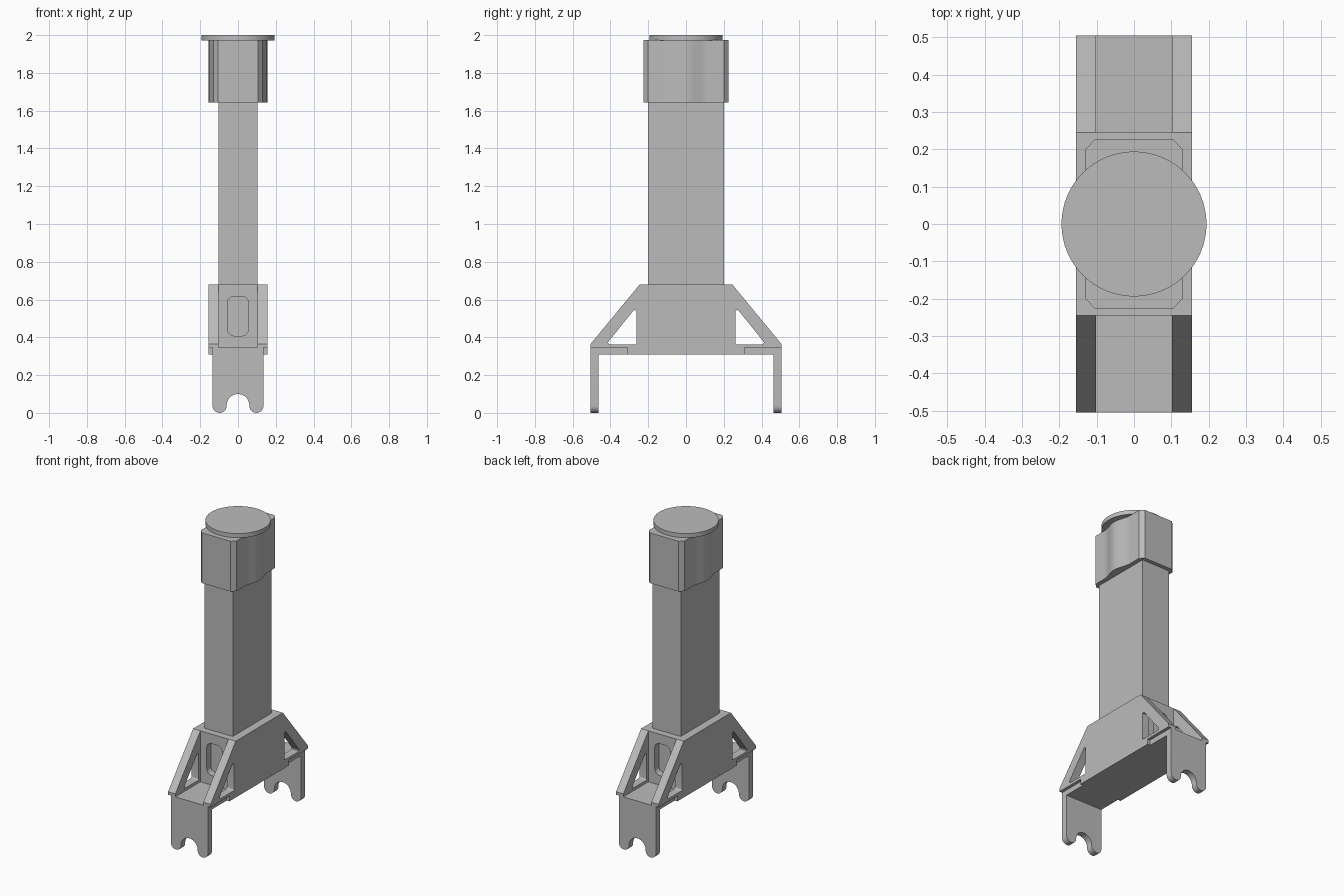
import bpy, bmesh, math
from mathutils import Matrix, Vector

cube = bpy.data.objects.get("Cube")
if cube:
    bpy.data.objects.remove(cube, do_unlink=True)

grey = bpy.data.materials.new("plain_grey")
grey.use_nodes = True
colour = (0.5, 0.5, 0.5, 1)
grey.diffuse_color = colour
grey.node_tree.nodes["Principled BSDF"].inputs["Base Color"].default_value = colour

# Drawing planes: local x, y, thickness -> world axes
SIDE = Matrix(((0, 0, 1), (1, 0, 0), (0, 1, 0)))
FRONT = Matrix(((1, 0, 0), (0, 0, -1), (0, 1, 0)))
FLAT = Matrix.Identity(3)


def finish(bm, name, smooth=False):
    mesh = bpy.data.meshes.new(name)
    bmesh.ops.remove_doubles(bm, verts=bm.verts, dist=1e-5)
    bmesh.ops.recalc_face_normals(bm, faces=bm.faces)
    bm.to_mesh(mesh)
    bm.free()
    mesh.materials.append(grey)
    obj = bpy.data.objects.new(name, mesh)
    bpy.context.collection.objects.link(obj)
    if smooth:
        bpy.ops.object.select_all(action="DESELECT")
        obj.select_set(True)
        bpy.context.view_layer.objects.active = obj
        bpy.ops.object.shade_smooth_by_angle(angle=math.radians(30))
    return obj


def plate(name, outlines, thickness, plane, centre, smooth=True):
    """Extrude closed outlines; inner outlines become holes."""
    curve = bpy.data.curves.new(name + "_outline", "CURVE")
    curve.dimensions = "2D"
    curve.fill_mode = "BOTH"
    curve.extrude = thickness / 2
    for pts in outlines:
        spline = curve.splines.new("POLY")
        spline.points.add(len(pts) - 1)
        for p, (x, y) in zip(spline.points, pts):
            p.co = (x, y, 0, 1)
        spline.use_cyclic_u = True
    helper = bpy.data.objects.new(name + "_outline", curve)
    bpy.context.collection.objects.link(helper)
    bpy.context.view_layer.update()
    mesh = bpy.data.meshes.new_from_object(
        helper.evaluated_get(bpy.context.evaluated_depsgraph_get()))
    bm = bmesh.new()
    bm.from_mesh(mesh)
    bpy.data.objects.remove(helper)
    bpy.data.curves.remove(curve)
    bpy.data.meshes.remove(mesh)
    bm.transform(Matrix.Translation(centre) @ plane.to_4x4())
    return finish(bm, name, smooth)


def box(name, size, centre):
    bm = bmesh.new()
    bmesh.ops.create_cube(bm, size=1)
    bm.transform(Matrix.Translation(centre) @ Matrix.Diagonal((*size, 1)))
    return finish(bm, name)


def arc(cx, cy, r, start, end, n=12):
    angles = [math.radians(start + (end - start) * i / n) for i in range(n + 1)]
    return [(cx + r * math.cos(a), cy + r * math.sin(a)) for a in angles]


def rounded(points, r, n=5):
    """Round the corners of a polygon."""
    out = []
    for i, p in enumerate(points):
        p = Vector(p)
        a = (Vector(points[i - 1]) - p).normalized()
        b = (Vector(points[(i + 1) % len(points)]) - p).normalized()
        half = a.angle(b) / 2
        start, end = p + a * r / math.tan(half), p + b * r / math.tan(half)
        c = p + (a + b).normalized() * r / math.sin(half)
        for k in range(n + 1):
            v = (start - c).lerp(end - c, k / n).normalized() * r
            out.append(tuple(c + v))
    return out


# Column and base tray
box("column", (0.204, 0.4, 1.34), (0, 0, 1.0))
box("base_tray", (0.27, 1.01, 0.035), (0, 0, 0.3275))

# Side plates with triangular windows
half = [(0.31, 0.31), (0.31, 0.345), (0.505, 0.345), (0.505, 0.365), (0.245, 0.68)]
outline = half + [(-y, z) for y, z in reversed(half)]
window = rounded([(0.262, 0.363), (0.422, 0.363), (0.262, 0.562)], 0.009)
mirror_window = [(-y, z) for y, z in window]
for side, s in (("left", 1), ("right", -1)):
    plate(side + "_side_plate", [outline, window, mirror_window],
          0.053, SIDE, (s * 0.1285, 0, 0))

# Slotted end walls and notched legs
wall = [(-0.102, 0.345), (0.102, 0.345), (0.102, 0.68), (-0.102, 0.68)]
slot = rounded([(-0.056, 0.408), (0.056, 0.408), (0.056, 0.617), (-0.056, 0.617)], 0.035)
leg = ([(-0.135, 0.345)] + arc(-0.0975, 0.0375, 0.0375, 180, 360)
       + arc(0, 0.04, 0.06, 180, 0, 20)
       + arc(0.0975, 0.0375, 0.0375, 180, 360) + [(0.135, 0.345)])
for end, s in (("front", -1), ("back", 1)):
    plate(end + "_slotted_wall", [wall, slot], 0.045, FRONT, (0, s * 0.2225, 0))
    plate(end + "_leg", [leg], 0.042, FRONT, (0, s * 0.484, 0))

# Head collar: chamfered block with a rounded bulge on each side
bulge = [(0.1425 + 0.0125 * math.cos(math.pi * t / 12), 0.01 * t) for t in range(-12, 13)]
flank = [(0.105, -0.226), (0.13, -0.2)] + bulge + [(0.13, 0.2), (0.105, 0.226)]
plate("head_collar", [flank + [(-x, -y) for x, y in flank]],
      0.33, FLAT, (0, 0, 1.808))

# Round cap
plate("round_cap", [arc(0, 0, 0.194, 0, 360, 64)[:-1]], 0.028, FLAT, (0, 0, 1.986))
